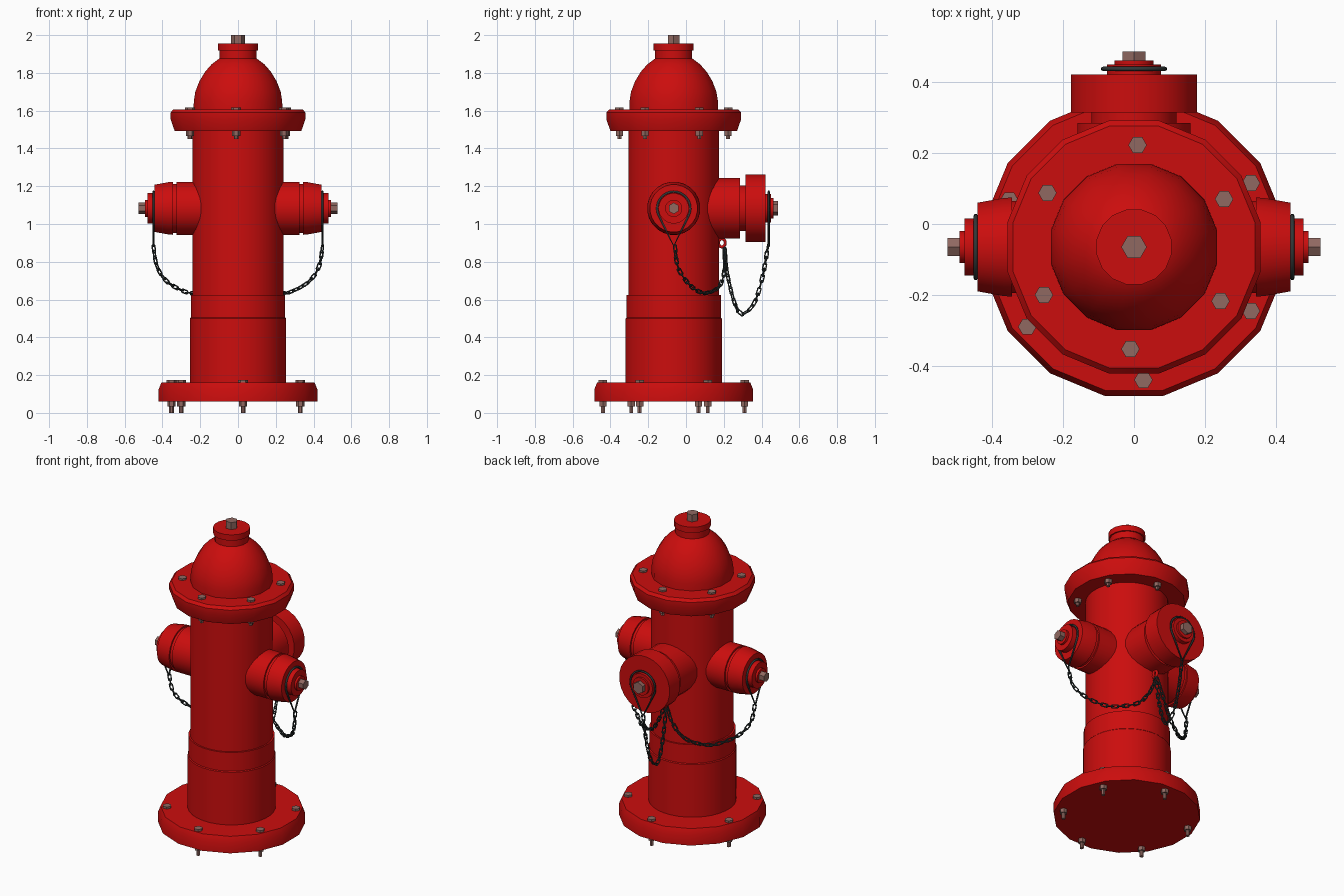
import bpy, bmesh, math
from mathutils import Vector, Matrix

cube = bpy.data.objects.get("Cube")
if cube:
    bpy.data.objects.remove(cube)

AXIS_Y = -0.065      # the barrel stands slightly forward of centre
NOZZLE_Z = 1.083


def material(name, rgb):
    m = bpy.data.materials.new(name)
    m.use_nodes = True
    m.diffuse_color = (*rgb, 1)
    m.node_tree.nodes["Principled BSDF"].inputs["Base Color"].default_value = (*rgb, 1)
    return m


RED = material("red_paint", (0.6, 0.004, 0.004))
STEEL = material("bolt_metal", (0.28, 0.14, 0.12))
DARK = material("dark_chain", (0.03, 0.04, 0.04))


def select(ob):
    bpy.ops.object.select_all(action='DESELECT')
    ob.select_set(True)
    bpy.context.view_layer.objects.active = ob


def lathe(name, profile, n, mat, matrix, smooth=True, phase=0.5):
    """Revolve (radius, height) points about z; radii are measured to the flats."""
    bm = bmesh.new()
    grow = 1 / math.cos(math.pi / n) if phase else 1
    rings = []
    for r, z in profile:
        ring = []
        for i in range(n):
            a = (i + phase) * math.tau / n
            ring.append(bm.verts.new((r * grow * math.cos(a), r * grow * math.sin(a), z)))
        rings.append(ring)
    for low, high in zip(rings, rings[1:]):
        for i in range(n):
            j = (i + 1) % n
            bm.faces.new((low[i], low[j], high[j], high[i]))
    bm.faces.new(rings[0][::-1])
    bm.faces.new(rings[-1])
    bmesh.ops.recalc_face_normals(bm, faces=bm.faces)
    me = bpy.data.meshes.new(name)
    bm.to_mesh(me)
    bm.free()
    me.materials.append(mat)
    ob = bpy.data.objects.new(name, me)
    bpy.context.collection.objects.link(ob)
    ob.matrix_world = matrix
    if smooth:
        select(ob)
        bpy.ops.object.shade_smooth_by_angle(angle=math.radians(30))
    return ob


def wires(name, loops, radius, mat):
    """Closed round wires, one for each loop of points."""
    cu = bpy.data.curves.new(name, 'CURVE')
    cu.dimensions = '3D'
    cu.bevel_depth = radius
    cu.bevel_resolution = 1
    for pts in loops:
        sp = cu.splines.new('POLY')
        sp.points.add(len(pts) - 1)
        for p, co in zip(sp.points, pts):
            p.co = (*co, 1)
        sp.use_cyclic_u = True
    cu.materials.append(mat)
    ob = bpy.data.objects.new(name, cu)
    bpy.context.collection.objects.link(ob)
    select(ob)
    bpy.ops.object.convert(target='MESH')


def spline(points, samples=20):
    """Catmull-Rom curve through the points."""
    p = [Vector(q) for q in points]
    p = [2 * p[0] - p[1]] + p + [2 * p[-1] - p[-2]]
    out = []
    for a, b, c, d in zip(p, p[1:], p[2:], p[3:]):
        for k in range(samples):
            t = k / samples
            out.append(0.5 * (2 * b + (c - a) * t + (2 * a - 5 * b + 4 * c - d) * t ** 2
                              + (3 * b - a - 3 * c + d) * t ** 3))
    return out + [p[-2]]


def chain(name, points, step=0.033, half=0.013, width=0.009):
    path, loops, travelled, turn = spline(points), [], 0, 0
    for a, b in zip(path, path[1:]):
        travelled += (b - a).length
        if travelled < step:
            continue
        travelled -= step
        turn += 1
        t = (b - a).normalized()
        s = t.cross(Vector((0.4, 0.3, 1))).normalized()
        if turn % 2:
            s = t.cross(s)
        link = []
        for k in range(12):
            ang = (k + 0.5) * math.tau / 12
            end = math.copysign(half, math.cos(ang))
            link.append(a + t * (end + width * math.cos(ang)) + s * width * math.sin(ang))
        loops.append(link)
    wires(name, loops, 0.004, DARK)


# Barrel, flanges and bonnet
centre = Matrix.Translation((0, AXIS_Y, 0))
lathe("base_flange", [(0.42, 0.06), (0.42, 0.125), (0.405, 0.162)], 16, RED, centre)
lathe("lower_barrel", [(0.255, 0.15), (0.255, 0.5), (0.25, 0.505), (0.25, 0.625)], 32, RED, centre)
lathe("upper_barrel", [(0.24, 0.6), (0.24, 1.5)], 32, RED, centre)
lathe("top_flange", [(0.335, 1.492), (0.357, 1.555), (0.357, 1.59), (0.342, 1.607)], 16, RED, centre)
lathe("bonnet", [(0.235, 1.6), (0.234, 1.65), (0.226, 1.7), (0.205, 1.755), (0.175, 1.805),
                 (0.14, 1.845), (0.1, 1.875), (0.07, 1.885)], 16, RED, centre)
lathe("bonnet_cap", [(0.098, 1.87), (0.098, 1.918), (0.106, 1.918), (0.106, 1.955)], 16, RED, centre)
lathe("operating_nut", [(0.036, 1.95), (0.036, 2.0)], 6, STEEL, centre, False, 0)


# Flange bolts with nuts beneath
def flange_bolt(name, radius, angle, top, under, tip):
    at = Matrix.Translation((radius * math.cos(angle), AXIS_Y + radius * math.sin(angle), 0))
    profile = [(0.012, tip), (0.012, under - 0.025), (0.022, under - 0.025), (0.022, under),
               (0.012, under), (0.012, top), (0.026, top), (0.026, top + 0.013)]
    lathe(name, profile, 6, STEEL, at, False, 0)


for i in range(6):
    flange_bolt(f"base_bolt_{i + 1}", 0.376, 1.5 - i, 0.162, 0.06, 0.0)
    flange_bolt(f"top_bolt_{i + 1}", 0.288, math.radians(88 + 60 * i), 1.605, 1.492, 1.45)

# Nozzles: each is turned about its own axis, pointing away from the barrel
SIDE = dict(
    stub=[(0.14, 0.1), (0.14, 0.325), (0.13, 0.325), (0.13, 0.35)],
    cap=[(0.14, 0.345), (0.138, 0.37), (0.125, 0.442)],
    hub=[(0.08, 0.43), (0.08, 0.478), (0.045, 0.478), (0.045, 0.492)],
    nut=[(0.03, 0.48), (0.03, 0.527)], ring=0.447)
REAR = dict(
    stub=[(0.16, 0.1), (0.16, 0.35), (0.12, 0.35), (0.12, 0.39)],
    cap=[(0.178, 0.38), (0.178, 0.487)],
    hub=[(0.076, 0.48), (0.076, 0.515), (0.055, 0.515), (0.055, 0.527)],
    nut=[(0.038, 0.52), (0.038, 0.552)], ring=0.503)

for label, spec, yaw in (("left", SIDE, 0), ("right", SIDE, math.pi), ("rear", REAR, math.pi / 2)):
    place = Matrix.Translation((0, AXIS_Y, NOZZLE_Z)) @ Matrix.Rotation(yaw, 4, 'Z')
    turned = place @ Matrix.Rotation(math.pi / 2, 4, 'Y')
    for part in ("stub", "cap", "hub"):
        lathe(f"{label}_nozzle_{part}", spec[part], 24, RED, turned)
    lathe(f"{label}_nozzle_nut", spec["nut"], 6, STEEL, turned, False, 0)
    # Drop-shaped wire hanger around the hub
    loop = [(spec["ring"], 0, -0.2)]
    for k in range(21):
        a = math.radians(-25 + 230 * k / 20)
        loop.append((spec["ring"], 0.088 * math.cos(a), 0.088 * math.sin(a)))
    wires(f"{label}_chain_hanger", [[place @ Vector(p) for p in loop]], 0.006, DARK)

# Chains hanging from the hangers to the lug at the back
for label, s in (("left", 1), ("right", -1)):
    chain(f"{label}_chain", [(s * x, y, z) for x, y, z in (
        (0.45, -0.06, 0.9), (0.43, -0.045, 0.78), (0.38, 0, 0.7), (0.3, 0.055, 0.65),
        (0.23, 0.11, 0.635), (0.12, 0.175, 0.67), (0.05, 0.205, 0.76), (0, 0.205, 0.88))])
chain("rear_chain", [(0, y, z) for y, z in (
    (0.437, 0.9), (0.405, 0.72), (0.36, 0.58), (0.3, 0.527), (0.26, 0.575),
    (0.222, 0.72), (0.2, 0.88))])

# Chain lug on the back of the barrel
lug = [(0, 0.19 + 0.018 * math.cos(k * math.tau / 16), 0.9 + 0.022 * math.sin(k * math.tau / 16))
       for k in range(16)]
wires("chain_lug", [lug], 0.009, RED)
